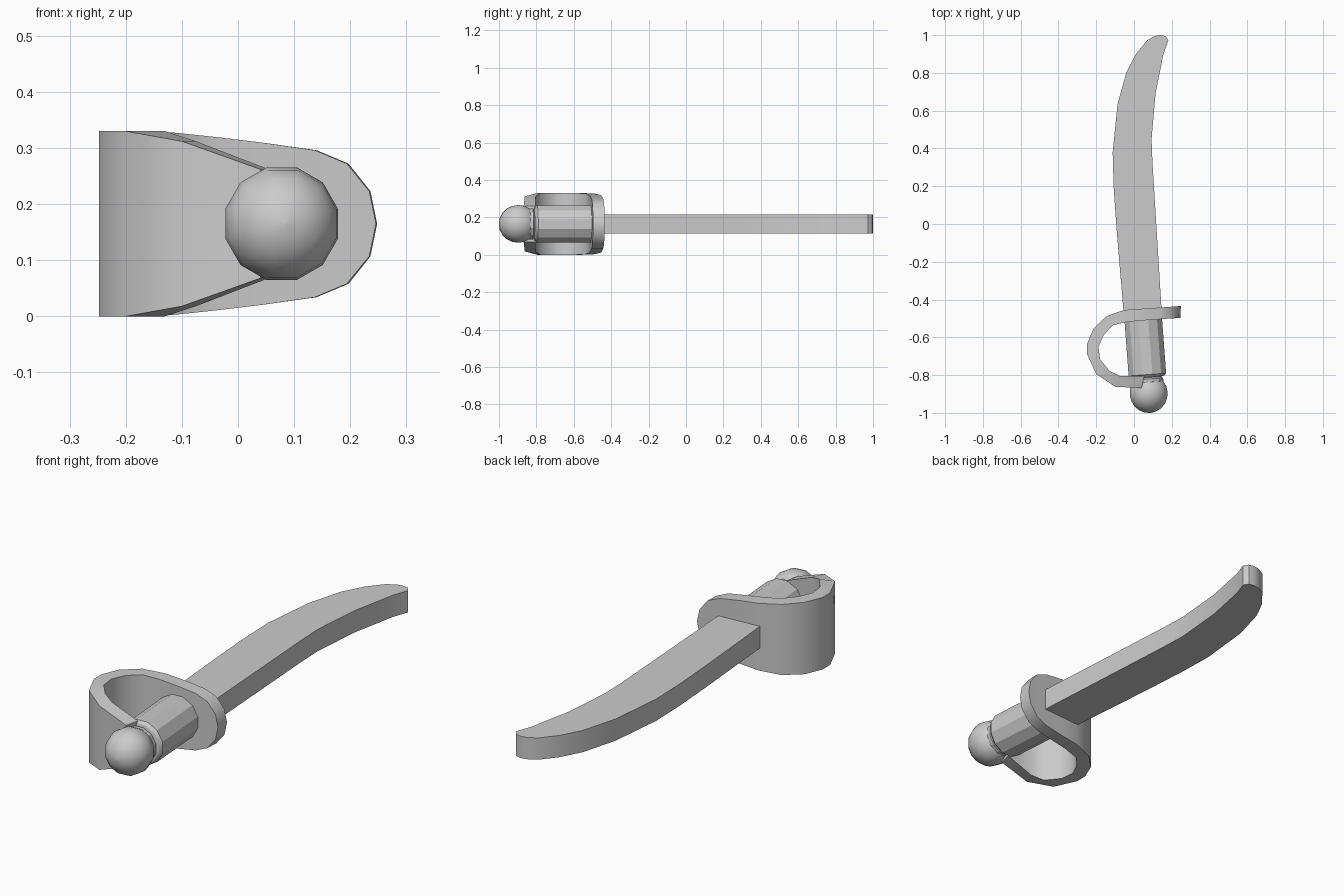
import bpy, bmesh, math
from mathutils import Vector

if "Cube" in bpy.data.objects:
    bpy.data.objects.remove(bpy.data.objects["Cube"])

MID = 0.165  # height of the sword's central plane

grey = bpy.data.materials.new("plain_grey")
grey.use_nodes = True
grey.diffuse_color = (0.6, 0.6, 0.6, 1)
grey.node_tree.nodes["Principled BSDF"].inputs["Base Color"].default_value = (0.6, 0.6, 0.6, 1)


def finish(name, bm, smooth_angle):
    bmesh.ops.remove_doubles(bm, verts=bm.verts, dist=0.0005)
    bmesh.ops.recalc_face_normals(bm, faces=bm.faces)
    mesh = bpy.data.meshes.new(name)
    bm.to_mesh(mesh)
    bm.free()
    mesh.materials.append(grey)
    obj = bpy.data.objects.new(name, mesh)
    bpy.context.collection.objects.link(obj)
    bpy.ops.object.select_all(action="DESELECT")
    obj.select_set(True)
    bpy.context.view_layer.objects.active = obj
    bpy.ops.object.shade_smooth_by_angle(angle=math.radians(smooth_angle))
    return obj


def lathe(name, start, axis, profile, sides, smooth_angle):
    """Spin (distance along axis, radius) pairs around a tilted axis."""
    axis = Vector(axis).normalized()
    up = Vector((0, 0, 1))
    side = axis.cross(up)
    bm = bmesh.new()
    rings = []
    for dist, radius in profile:
        ring = []
        for i in range(sides):
            a = math.tau * (i + 0.5) / sides
            offset = (side * math.cos(a) + up * math.sin(a)) * radius
            ring.append(bm.verts.new(Vector(start) + axis * dist + offset))
        rings.append(ring)
    for r0, r1 in zip(rings, rings[1:]):
        for i in range(sides):
            j = (i + 1) % sides
            bm.faces.new((r0[i], r0[j], r1[j], r1[i]))
    bm.faces.new(rings[0])
    bm.faces.new(rings[-1])
    return finish(name, bm, smooth_angle)


# Curved blade: flat outline given a thickness
outline = [(-0.055, -0.47), (-0.092, -0.03), (-0.108, 0.2), (-0.113, 0.38), (-0.087, 0.635),
           (-0.04, 0.805), (0.01, 0.9), (0.07, 0.973), (0.11, 0.995), (0.14, 1.0),
           (0.167, 0.995), (0.182, 0.973), (0.156, 0.9), (0.114, 0.69),
           (0.093, 0.45), (0.098, 0.32), (0.147, -0.47)]
bm = bmesh.new()
base = bm.faces.new([bm.verts.new((x, y, MID - 0.05)) for x, y in outline])
top = bmesh.ops.extrude_face_region(bm, geom=[base])["geom"]
bmesh.ops.translate(bm, vec=(0, 0, 0.1),
                    verts=[v for v in top if isinstance(v, bmesh.types.BMVert)])
finish("blade", bm, 25)

# Hand guard: band bent round the hand, each station is outer xy, inner xy, half height
band = [(0.248, -0.434, 0.246, -0.497, 0.0),
        (0.236, -0.435, 0.234, -0.498, 0.058),
        (0.197, -0.438, 0.194, -0.5, 0.107),
        (0.14, -0.442, 0.137, -0.504, 0.131),
        (0.04, -0.449, 0.04, -0.511, 0.145),
        (-0.05, -0.455, -0.035, -0.518, 0.154),
        (-0.145, -0.487, -0.11, -0.535, 0.162),
        (-0.215, -0.555, -0.16, -0.587, 0.165),
        (-0.248, -0.635, -0.188, -0.65, 0.165),
        (-0.248, -0.69, -0.18, -0.715, 0.165),
        (-0.2, -0.795, -0.13, -0.778, 0.165),
        (-0.1, -0.862, -0.075, -0.804, 0.147),
        (0.04, -0.868, 0.055, -0.804, 0.097)]
bm = bmesh.new()
rings = []
for ox, oy, ix, iy, h in band:
    rings.append([bm.verts.new(p) for p in ((ox, oy, MID + h), (ix, iy, MID + h),
                                            (ix, iy, MID - h), (ox, oy, MID - h))])
for r0, r1 in zip(rings, rings[1:]):
    for i in range(4):
        j = (i + 1) % 4
        bm.faces.new((r0[i], r0[j], r1[j], r1[i]))
bm.faces.new(rings[-1])
finish("hand_guard", bm, 35)

# Grip with a stepped collar at its lower end
tilt = (0.075, -1, 0)
lathe("grip", (0.047, -0.48, MID), tilt,
      [(0, 0.103), (0.318, 0.103), (0.33, 0.092), (0.334, 0.075), (0.342, 0.085),
       (0.358, 0.085), (0.37, 0.07)], 12, 25)

# Round pommel
R = 0.104
ball = [(R * (1 - math.cos(math.pi * i / 10)), R * math.sin(math.pi * i / 10))
        for i in range(11)]
ball[0] = (0, 0.002)
ball[-1] = (2 * R, 0.002)
lathe("pommel", (0.07, -0.793, MID), tilt, ball, 12, 40)
